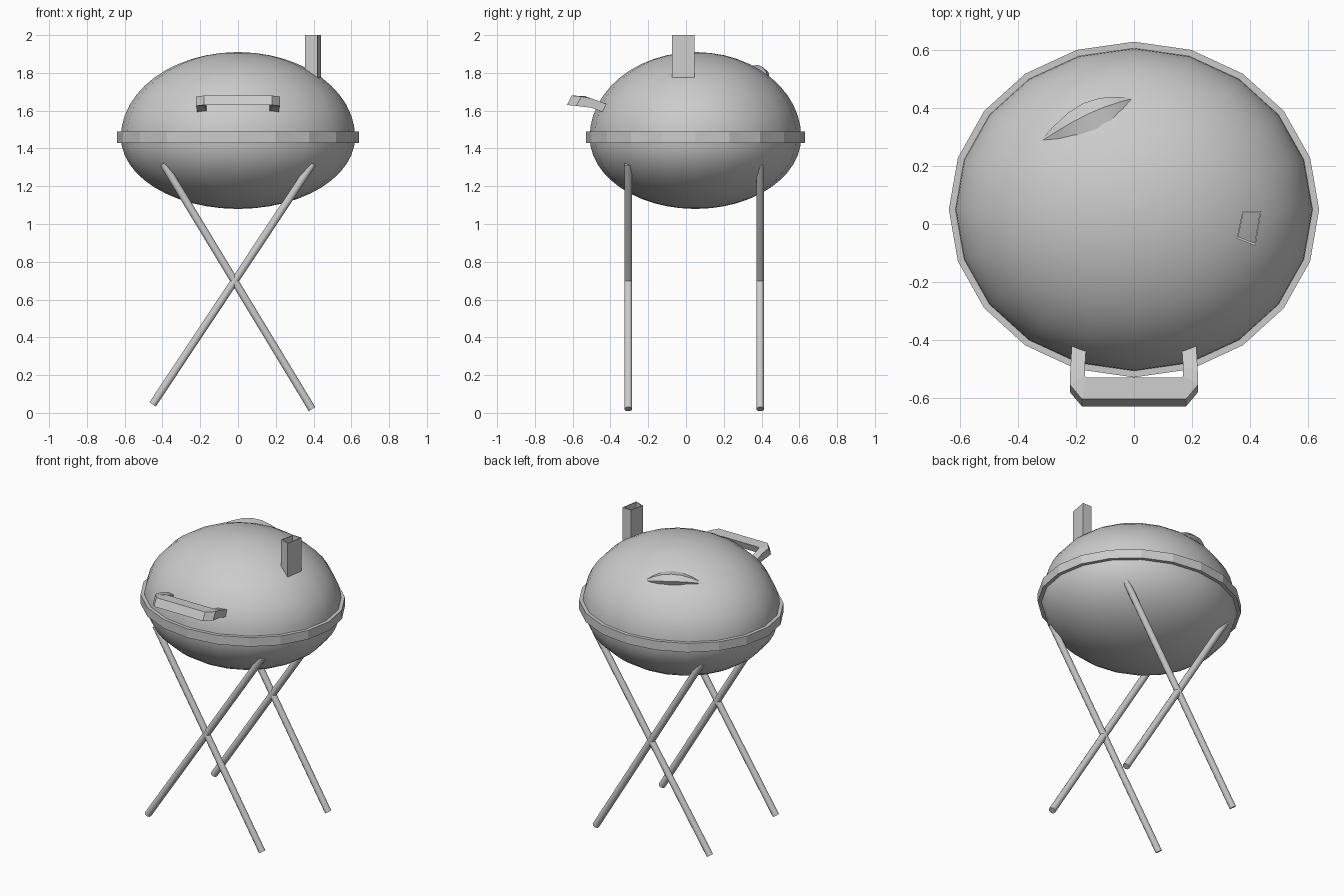
import bpy, bmesh, math
from mathutils import Vector

if "Cube" in bpy.data.objects:
    bpy.data.objects.remove(bpy.data.objects["Cube"])

CY, RX, RY, ZC = 0.05, 0.62, 0.56, 1.46   # body centre and radii
UP, DOWN, SIDES = 0.45, 0.38, 20


def make(name, verts, faces, smooth=None):
    me = bpy.data.meshes.new(name)
    me.from_pydata(verts, [], faces)
    bm = bmesh.new()
    bm.from_mesh(me)
    bmesh.ops.recalc_face_normals(bm, faces=bm.faces)
    bm.to_mesh(me)
    bm.free()
    ob = bpy.data.objects.new(name, me)
    bpy.context.collection.objects.link(ob)
    if smooth:
        bpy.ops.object.select_all(action='DESELECT')
        ob.select_set(True)
        bpy.context.view_layer.objects.active = ob
        bpy.ops.object.shade_smooth_by_angle(angle=math.radians(smooth))
    return ob


def bridge(loops, closed):
    """Faces joining consecutive loops of equal length; closed joins last to first."""
    n, m = len(loops[0]), len(loops)
    verts = [p for l in loops for p in l]
    faces = []
    for i in range(m if closed else m - 1):
        j = (i + 1) % m
        faces += [(i*n + k, i*n + (k+1) % n, j*n + (k+1) % n, j*n + k) for k in range(n)]
    if not closed:
        faces += [tuple(range(n)), tuple(range((m-1)*n, m*n))]
    return verts, faces


def oval(rx, ry, z):
    return [(rx*math.sin(2*math.pi*k/SIDES), CY + ry*math.cos(2*math.pi*k/SIDES), z)
            for k in range(SIDES)]


# bowl and lid: two half ellipsoids
for name, height in (("bowl", -DOWN), ("lid", UP)):
    loops = []
    for i in range(13):
        a = math.radians(89 * i / 12)
        loops.append(oval(RX*math.cos(a), RY*math.cos(a), ZC + height*math.sin(a)))
    make(name, *bridge(loops, False), smooth=50)

# faceted rim band
make("rim", *bridge([oval(0.64, 0.58, 1.43), oval(0.64, 0.58, 1.49),
                     oval(0.61, 0.55, 1.49), oval(0.61, 0.55, 1.43)], True))


# crossed legs
def leg(name, a, b, r=0.022, n=8):
    a, b = Vector(a), Vector(b)
    d = (b - a).normalized()
    u = Vector((0, 1, 0))
    v = d.cross(u)
    ring = [(u*math.cos(2*math.pi*(k+.5)/n) + v*math.sin(2*math.pi*(k+.5)/n))*r for k in range(n)]
    make(name, *bridge([[p + o for o in ring] for p in (a, b)], False), smooth=50)


for side, y in (("front", -0.305), ("back", 0.393)):
    leg(side + "_leg_a", (-0.452, y, 0.045), (0.395, y, 1.32))
    leg(side + "_leg_b", (0.392, y, 0.02), (-0.395, y, 1.32))

# open square chimney, slightly skewed
outer = [(0.375, 0.045), (0.44, 0.045), (0.42, -0.075), (0.355, -0.05)]
cx, cy = 0.3975, -0.009
inner = [(cx + (x-cx)*0.86, cy + (y-cy)*0.86) for x, y in outer]
make("chimney", *bridge([[(x, y, z) for x, y in pts] for pts, z in
     ((outer, 1.77), (outer, 2.0), (inner, 2.0), (inner, 1.77))], True))

# front handle: bent flat bar, half listed as outer x, outer y, inner x, inner y, mid z
half = [(-0.215, -0.42, -0.165, -0.42, 1.61), (-0.22, -0.50, -0.17, -0.50, 1.64),
        (-0.222, -0.57, -0.17, -0.54, 1.65), (-0.18, -0.62, -0.165, -0.545, 1.655)]
path = half + [(-a, b, -c, d, z) for a, b, c, d, z in reversed(half)]
sections = []
for ox, oy, ix, iy, z in path:
    lip = 0.015 if oy < -0.55 else 0
    sections.append([(ox, oy - lip*0.7, z - 0.025), (ix, iy, z - 0.025),
                     (ix, iy + lip, z + 0.022), (ox, oy + lip, z + 0.025)])
make("handle", *bridge(sections, False))


# vent hood raised from the back of the lid
def lid_z(x, y):
    return ZC + UP*math.sqrt(max(0, 1 - (x/RX)**2 - ((y-CY)/RY)**2))


vent = []
for t in range(7):
    s = t / 6
    h = math.sin(math.pi * s)
    x, y = -0.33 + 0.33*s, 0.28 + 0.155*s + 0.04*h
    nx, ny = -0.45*0.09*h, 0.9*0.09*h
    inner_p = (x - nx, y - ny, lid_z(x - nx, y - ny) - 0.01)
    ridge = (x - nx*0.2, y - ny*0.2, lid_z(x, y) - 0.005 + 0.055*h)
    edge = (x + nx*0.25, y + ny*0.25, lid_z(x, y) - 0.01 + 0.03*h)
    base = (x, y, lid_z(x, y) - 0.03)
    vent.append([inner_p, ridge, edge, base])
make("vent_hood", *bridge(vent, False), smooth=40)
